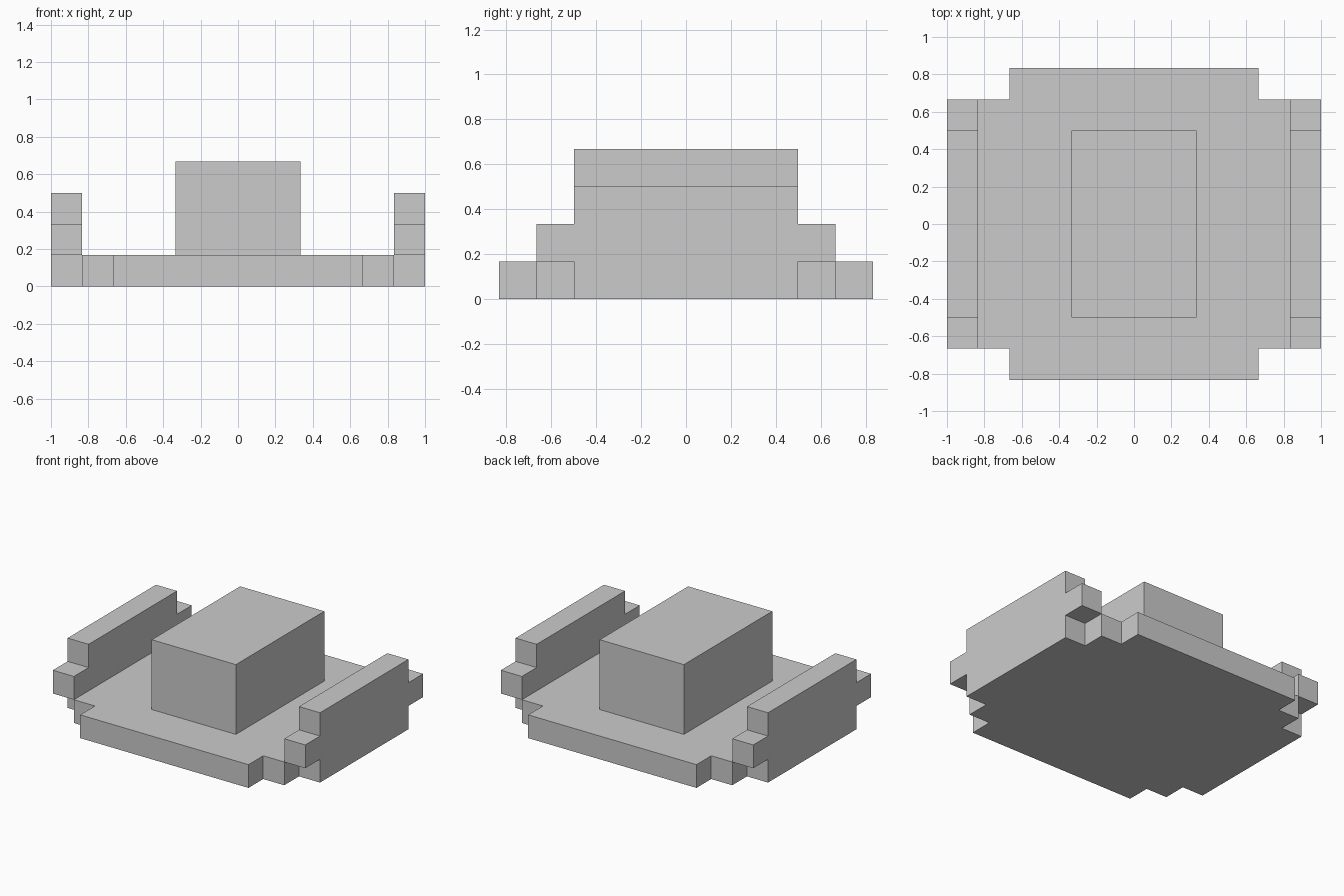
import bpy, bmesh
from mathutils import Vector

if "Cube" in bpy.data.objects:
    bpy.data.objects.remove(bpy.data.objects["Cube"])

U = 1 / 6  # grid step of the blocky design


def extrude_profile(name, points, direction):
    """Solid made by extruding a flat outline; all values in grid steps."""
    bm = bmesh.new()
    face = bm.faces.new([bm.verts.new(Vector(p) * U) for p in points])
    ext = bmesh.ops.extrude_face_region(bm, geom=[face])
    verts = [v for v in ext["geom"] if isinstance(v, bmesh.types.BMVert)]
    bmesh.ops.translate(bm, verts=verts, vec=Vector(direction) * U)
    bmesh.ops.recalc_face_normals(bm, faces=bm.faces)
    mesh = bpy.data.meshes.new(name)
    bm.to_mesh(mesh)
    bm.free()
    obj = bpy.data.objects.new(name, mesh)
    bpy.context.collection.objects.link(obj)
    return obj


# Base plate with two-step notched corners
corner = [(5, 3), (5, 4), (4, 4), (4, 5)]
outline = (corner
           + [(-x, y) for x, y in reversed(corner)]
           + [(-x, -y) for x, y in corner]
           + [(x, -y) for x, y in reversed(corner)])
extrude_profile("base_plate", [(x, y, 0) for x, y in outline], (0, 0, 1))

# Central block
extrude_profile("center_block",
                [(-2, -3, 1), (2, -3, 1), (2, 3, 1), (-2, 3, 1)], (0, 0, 3))

# Side rails with a stub sticking out at each end
half = [(3, 0), (3, 1), (4, 1), (4, 2), (3, 2), (3, 3)]
rail = half + [(-y, z) for y, z in reversed(half)]
for side, s in (("left", -1), ("right", 1)):
    extrude_profile(side + "_rail", [(5 * s, y, z) for y, z in rail], (s, 0, 0))
